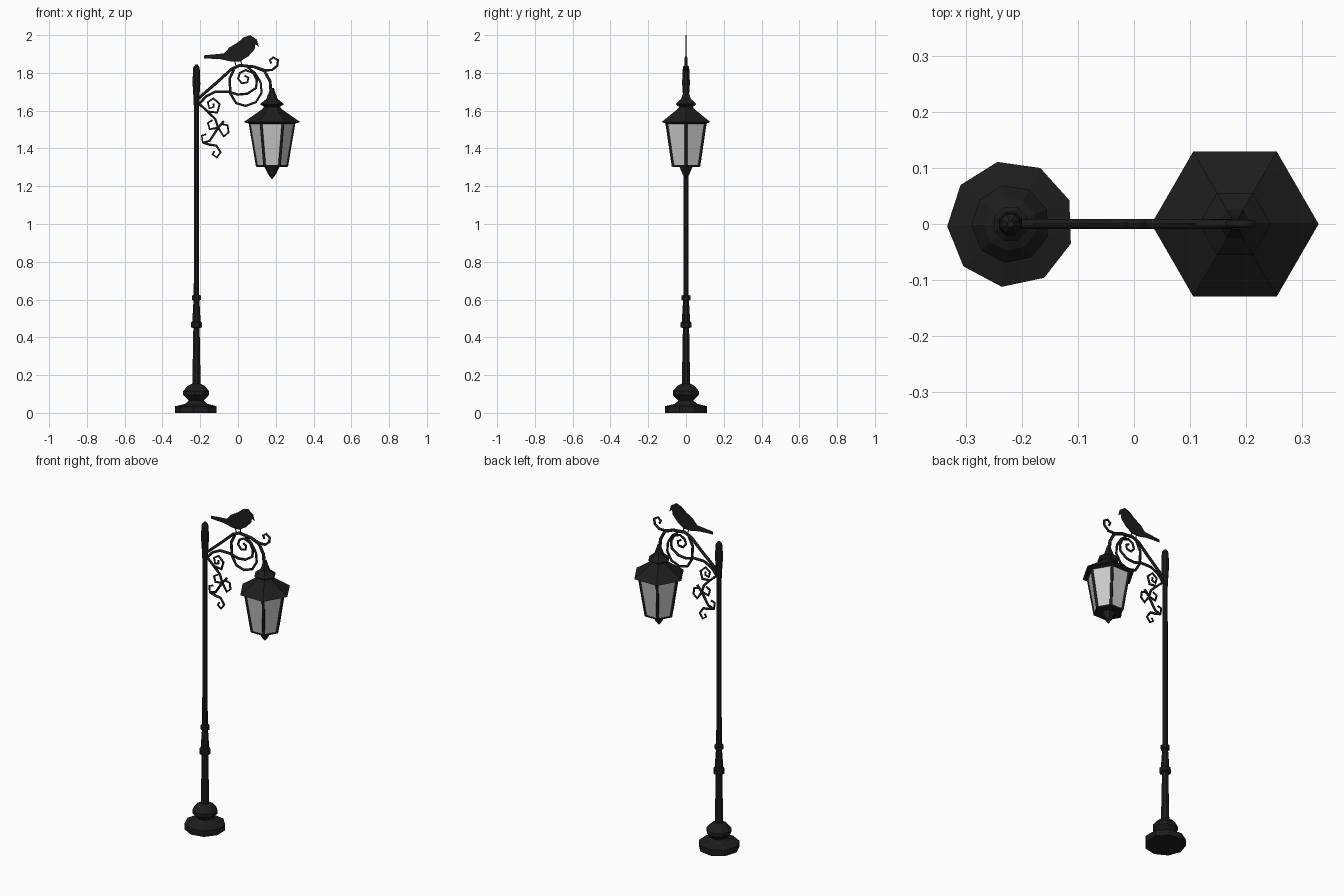
import bpy, bmesh, math

PX, LX = -0.22, 0.18          # pole and lantern axes


def material(name, v):
    m = bpy.data.materials.new(name)
    m.diffuse_color = (v, v, v, 1)
    return m


IRON = material("black_iron", 0.012)
GLASS = material("grey_glass", 0.6)


def finish(name, bm, mat):
    bmesh.ops.recalc_face_normals(bm, faces=bm.faces)
    me = bpy.data.meshes.new(name)
    bm.to_mesh(me)
    bm.free()
    me.materials.append(mat)
    ob = bpy.data.objects.new(name, me)
    bpy.context.collection.objects.link(ob)
    return ob


def lathe(name, profile, sides, cx, phase=0.0, mat=IRON, caps=True):
    """Faceted turned part from (radius, z) pairs."""
    bm = bmesh.new()
    rings = []
    for r, z in profile:
        rings.append([bm.verts.new((cx + r * math.cos(phase + math.tau * i / sides),
                                    r * math.sin(phase + math.tau * i / sides), z))
                      for i in range(sides)])
    for a, b in zip(rings, rings[1:]):
        for i in range(sides):
            j = (i + 1) % sides
            bm.faces.new((a[i], a[j], b[j], b[i]))
    if caps:
        bm.faces.new(rings[0])
        bm.faces.new(rings[-1])
    return finish(name, bm, mat)


def tube(name, paths, radius, taper=1.0):
    """Low-poly wrought iron rods along 3D paths, thinning to the end."""
    cu = bpy.data.curves.new(name, 'CURVE')
    cu.dimensions = '3D'
    cu.bevel_depth = radius
    cu.bevel_resolution = 1
    cu.use_fill_caps = True
    for path in paths:
        sp = cu.splines.new('POLY')
        sp.points.add(len(path) - 1)
        for i, p in enumerate(path):
            sp.points[i].co = (*p, 1)
            sp.points[i].radius = 1 + (taper - 1) * i / (len(path) - 1)
    cu.materials.append(IRON)
    ob = bpy.data.objects.new(name, cu)
    bpy.context.collection.objects.link(ob)
    return ob


def flat(pts):
    return [(x, 0, z) for x, z in pts]


# Base and pole
lathe("base", [(.113, 0), (.113, .035), (.06, .048), (.04, .065), (.07, .095), (.07, .115),
               (.048, .142), (.022, .155)], 9, PX, math.radians(102))
lathe("pole", [(.024, .14), (.018, .45), (.032, .452), (.032, .478), (.024, .485), (.017, .595),
               (.025, .598), (.025, .62), (.0155, .625), (.0145, 1.64)], 8, PX, math.pi / 8)
lathe("pole_finial", [(.015, 1.62), (.017, 1.66), (.019, 1.70), (.022, 1.74), (.021, 1.79),
                      (.018, 1.83), (.006, 1.845)], 8, PX, math.pi / 8)

# Bracket arm that carries the lantern
tube("arm", [flat([(-.215, 1.66), (-.10, 1.76), (-.035, 1.82), (.01, 1.84), (.087, 1.832),
                   (.14, 1.81), (.17, 1.755), (.177, 1.66)])], .009)
tube("arm_curl", [flat([(.087, 1.832), (.14, 1.815), (.18, 1.815), (.208, 1.838), (.212, 1.867),
                        (.187, 1.882), (.168, 1.868), (.176, 1.85)])], .008, .8)

# Large scrolls under the arm
tube("large_scroll", [
    flat([(-.21, 1.63), (-.17, 1.675), (-.12, 1.70), (-.05, 1.70), (0, 1.685), (.05, 1.69),
          (.095, 1.72), (.1, 1.76), (.08, 1.80), (.04, 1.815), (.01, 1.80), (0, 1.77),
          (.02, 1.745), (.05, 1.75), (.055, 1.775), (.035, 1.785)]),
    flat([(-.02, 1.82), (-.045, 1.77), (-.04, 1.69), (-.01, 1.64), (.04, 1.625), (.095, 1.645),
          (.125, 1.695), (.12, 1.75), (.09, 1.80), (.05, 1.83)])], .008, .75)

# Small scrolls trailing down beside the pole
tube("small_scrolls", [
    flat([(-.215, 1.645), (-.16, 1.595), (-.11, 1.59), (-.097, 1.635), (-.13, 1.665),
          (-.16, 1.645), (-.152, 1.612), (-.128, 1.62), (-.13, 1.638)]),
    flat([(-.16, 1.595), (-.12, 1.555), (-.105, 1.51), (-.075, 1.463), (-.05, 1.485),
          (-.055, 1.522), (-.09, 1.53)]),
    flat([(-.075, 1.545), (-.105, 1.51), (-.15, 1.502), (-.16, 1.535), (-.135, 1.55)]),
    flat([(-.105, 1.51), (-.15, 1.44), (-.187, 1.432), (-.192, 1.468), (-.168, 1.475)]),
    flat([(-.187, 1.432), (-.15, 1.42), (-.115, 1.415), (-.092, 1.38), (-.112, 1.352),
          (-.135, 1.368), (-.125, 1.385)])], .0075, .75)

# Lantern: six-sided roof, glass, frame and drop
lathe("lantern_roof", [(.12, 1.53), (.149, 1.54), (.056, 1.605), (.042, 1.62), (.064, 1.635),
                       (.03, 1.662), (.016, 1.70), (.01, 1.72)], 6, LX)
lathe("lantern_glass", [(.08, 1.305), (.119, 1.535)], 6, LX, mat=GLASS, caps=False)
lathe("lantern_floor", [(.082, 1.302), (.084, 1.312)], 6, LX)
lathe("lantern_drop", [(.002, 1.238), (.02, 1.262), (.04, 1.303)], 6, LX)
bars = []
for i in range(6):
    a = math.tau * i / 6
    c, s = math.cos(a), math.sin(a)
    bars.append([(LX + .078 * c, .078 * s, 1.305), (LX + .117 * c, .117 * s, 1.535)])
tube("lantern_frame", bars, .008)

# Bird: thin flat silhouette
outline = [(-.18, 1.893), (-.18, 1.877), (-.09, 1.872), (-.035, 1.86), (.01, 1.86), (.055, 1.888),
           (.088, 1.925), (.092, 1.952), (.11, 1.938), (.1, 1.976), (.065, 2.0), (.03, 1.988),
           (0, 1.962), (-.045, 1.935), (-.075, 1.903)]
bm = bmesh.new()
face = bm.faces.new([bm.verts.new((x, -.0015, z)) for x, z in outline])
new = bmesh.ops.extrude_face_region(bm, geom=[face])["geom"]
bmesh.ops.translate(bm, vec=(0, .003, 0), verts=[v for v in new if isinstance(v, bmesh.types.BMVert)])
finish("bird", bm, IRON)
tube("bird_legs", [flat([(-.02, 1.87), (-.01, 1.835)]), flat([(.015, 1.87), (.02, 1.835)])], .003)
